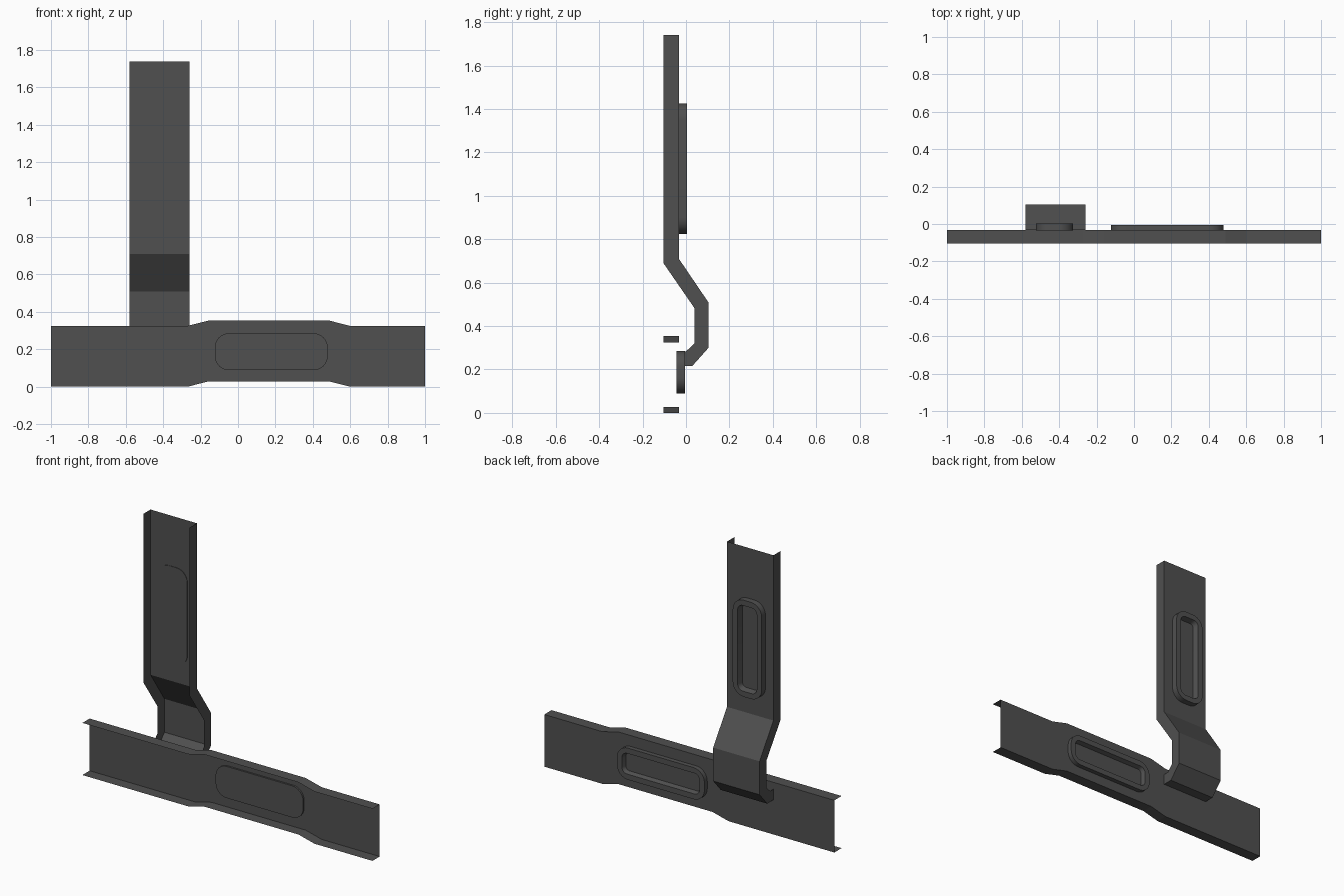
import bpy, bmesh, math

if "Cube" in bpy.data.objects:
    bpy.data.objects.remove(bpy.data.objects["Cube"])

grey = bpy.data.materials.new("dark_steel_grey")
grey.diffuse_color = (0.08, 0.08, 0.08, 1)
grey.use_nodes = True
grey.node_tree.nodes["Principled BSDF"].inputs["Base Color"].default_value = grey.diffuse_color

WEB, LIP = -0.033, -0.104   # y of the sheet web and of the flange lips


def finish(name, bm):
    mesh = bpy.data.meshes.new(name)
    bm.to_mesh(mesh)
    bm.free()
    mesh.materials.append(grey)
    ob = bpy.data.objects.new(name, mesh)
    bpy.context.collection.objects.link(ob)
    return ob


def sheet(name, sections):
    """Open thin channel skinned through successive cross-sections."""
    bm = bmesh.new()
    rows = [[bm.verts.new(p) for p in s] for s in sections]
    for a, b in zip(rows, rows[1:]):
        for j in range(len(a) - 1):
            bm.faces.new((a[j], a[j + 1], b[j + 1], b[j]))
    return finish(name, bm)


def rounded_loop(bm, cx, cz, w, h, r, y, n=8):
    verts = []
    for k, (sx, sz) in enumerate(((1, 1), (-1, 1), (-1, -1), (1, -1))):
        for i in range(n + 1):
            a = math.pi / 2 * (k + i / n)
            verts.append(bm.verts.new((cx + sx * (w / 2 - r) + r * math.cos(a), y,
                                       cz + sz * (h / 2 - r) + r * math.sin(a))))
    return verts


def bead(name, cx, cz, w, h, front, back):
    """Rounded pad with a recessed pocket in its back face."""
    bm = bmesh.new()
    rings = [rounded_loop(bm, cx, cz, w - 2 * d, h - 2 * d, r, y) for d, r, y in (
        (0, 0.075, front), (0, 0.075, back),
        (0.034, 0.035, back), (0.044, 0.025, WEB + 0.003))]
    bm.faces.new(rings[0])
    for a, b in zip(rings, rings[1:]):
        for i in range(len(a)):
            j = (i + 1) % len(a)
            bm.faces.new((a[i], a[j], b[j], b[i]))
    bm.faces.new(rings[-1])
    bmesh.ops.recalc_face_normals(bm, faces=bm.faces)
    ob = finish(name, bm)
    bpy.ops.object.select_all(action='DESELECT')
    ob.select_set(True)
    bpy.context.view_layer.objects.active = ob
    bpy.ops.object.shade_smooth_by_angle(angle=math.radians(35))


# Horizontal rail with a raised middle stretch
H = 0.325
sheet("rail", [[(x, LIP, z), (x, WEB, z), (x, WEB, z + H), (x, LIP, z + H)]
               for x, z in ((-1, 0), (-0.27, 0), (-0.16, 0.028),
                            (0.49, 0.028), (0.6, 0), (1, 0))])

# Upright channel: (web y, web z, lip y, lip z) down its cranked path
X0, X1 = -0.58, -0.26
path = ((WEB, 1.74, LIP, 1.74), (WEB, 0.71, LIP, 0.69),
        (0.104, 0.508, 0.038, 0.484), (0.104, 0.30, 0.038, 0.32),
        (0.029, 0.216, 0.0, 0.283), (WEB, 0.216, WEB, 0.283))
sheet("upright", [[(X0, ly, lz), (X0, wy, wz), (X1, wy, wz), (X1, ly, lz)]
                  for wy, wz, ly, lz in path])

# Stiffening beads
bead("rail_bead", 0.178, 0.187, 0.603, 0.197, -0.044, -0.005)
bead("upright_bead", -0.425, 1.125, 0.2, 0.602, -0.036, 0.004)
